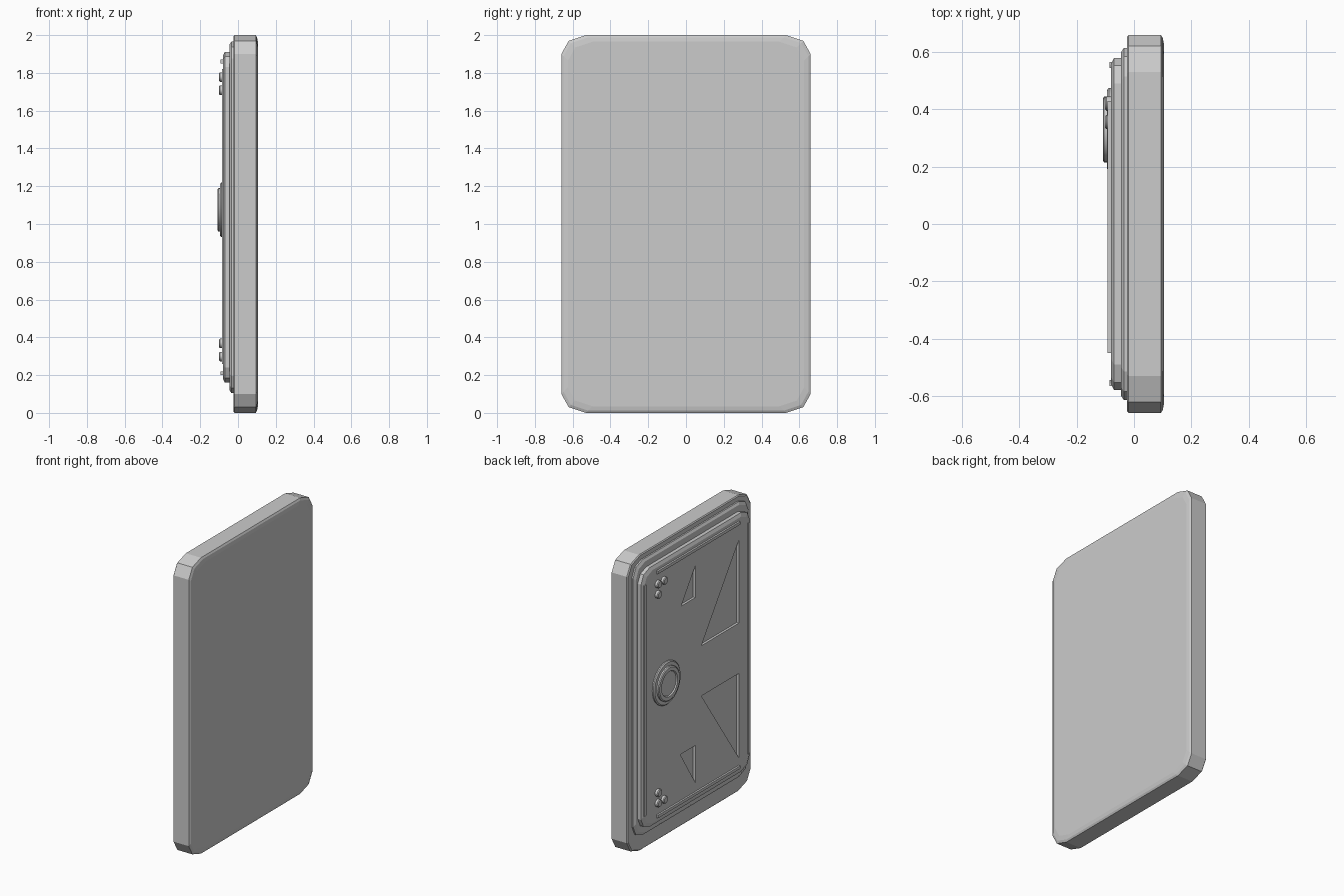
import bpy, bmesh, math

if "Cube" in bpy.data.objects:
    bpy.data.objects.remove(bpy.data.objects["Cube"])

MID = 1.035  # height of the panel centre


def make(name, bm):
    bmesh.ops.recalc_face_normals(bm, faces=bm.faces)
    me = bpy.data.meshes.new(name)
    bm.to_mesh(me)
    bm.free()
    ob = bpy.data.objects.new(name, me)
    bpy.context.collection.objects.link(ob)
    return ob


def loft(name, loops):
    """Skin a list of closed loops and cap both ends."""
    bm = bmesh.new()
    rings = [[bm.verts.new(p) for p in lp] for lp in loops]
    n = len(rings[0])
    for a, b in zip(rings, rings[1:]):
        for i in range(n):
            j = (i + 1) % n
            bm.faces.new((a[i], a[j], b[j], b[i]))
    bm.faces.new(rings[0])
    bm.faces.new(rings[-1])
    return make(name, bm)


def plate_loop(x, hy, hz, zc, cy, cz):
    """Rectangle whose corners are cut in two facets."""
    q = [(hy, hz - cz), (hy - 0.3 * cy, hz - 0.3 * cz), (hy - cy, hz)]
    pts = []
    for sy, sz in ((1, 1), (-1, 1), (-1, -1), (1, -1)):
        c = [(x, y * sy, zc + z * sz) for y, z in q]
        pts += c if sy * sz > 0 else c[::-1]
    return pts


def plate(name, hy, hz, zc, cy, cz, steps):
    return loft(name, [plate_loop(x, hy - i, hz - i, zc, cy, cz) for x, i in steps])


def box(name, x0, x1, y0, y1, z0, z1):
    return loft(name, [[(x, y0, z0), (x, y1, z0), (x, y1, z1), (x, y0, z1)] for x in (x0, x1)])


def turned(name, y, z, profile, n):
    """Round part along x from (x, radius) pairs."""
    ob = loft(name, [[(x, y + r * math.cos(2 * math.pi * k / n),
                       z + r * math.sin(2 * math.pi * k / n)) for k in range(n)]
                     for x, r in profile])
    bpy.context.view_layer.objects.active = ob
    ob.select_set(True)
    bpy.ops.object.shade_smooth_by_angle(angle=math.radians(30))
    ob.select_set(False)
    return ob


# Main slab, stepped frame and raised panel
plate("door_slab", 0.66, 1.0, 1.0, 0.13, 0.10,
      [(-0.025, 0.006), (-0.019, 0), (0.094, 0), (0.101, 0.012), (0.105, 0.035)])
plate("inner_frame", 0.615, 0.93, MID, 0.10, 0.09,
      [(-0.02, 0), (-0.035, 0), (-0.045, 0.015)])
panel = plate("raised_panel", 0.58, 0.875, MID, 0.09, 0.08,
              [(-0.04, 0), (-0.07, 0), (-0.08, 0.02)])

# Triangular recesses cut in the panel
triangles = [
    [(-0.45, 1.74), (-0.45, 1.18), (-0.05, 1.18)],
    [(-0.45, 0.27), (-0.45, 0.84), (-0.05, 0.84)],
    [(0.015, 1.745), (0.015, 1.53), (0.165, 1.53)],
    [(0.015, 0.28), (0.015, 0.53), (0.175, 0.53)],
]
bpy.context.view_layer.objects.active = panel
for t in triangles:
    cutter = loft("recess_cutter", [[(x, y, z) for y, z in t] for x in (-0.2, -0.064)])
    cutter.hide_render = True
    mod = panel.modifiers.new("recess", "BOOLEAN")
    mod.operation = "DIFFERENCE"
    mod.object = cutter
    bpy.ops.object.modifier_apply(modifier=mod.name)
    bpy.data.objects.remove(cutter)

# Border bars and corner bolts
for s in (1, -1):
    box("horizontal_bar", -0.092, -0.07, -0.45, 0.43, MID + s * 0.825 - 0.01, MID + s * 0.825 + 0.01)
    box("vertical_bar", -0.085, -0.06, s * 0.555 - 0.01, s * 0.555 + 0.01, 0.26, 1.82)
    for y, dz in ((0.42, 0.74), (0.356, 0.74), (0.42, 0.67)):
        turned("bolt", y, MID + 0.003 + s * dz, [(-0.07, 0.025), (-0.096, 0.025), (-0.101, 0.02)], 16)

# Round lock hub: flange, ring and sunken centre
turned("lock_hub", 0.33, 1.075,
       [(-0.07, 0.145), (-0.088, 0.145), (-0.094, 0.138), (-0.094, 0.115),
        (-0.104, 0.115), (-0.109, 0.108), (-0.109, 0.085), (-0.101, 0.08)], 32)
